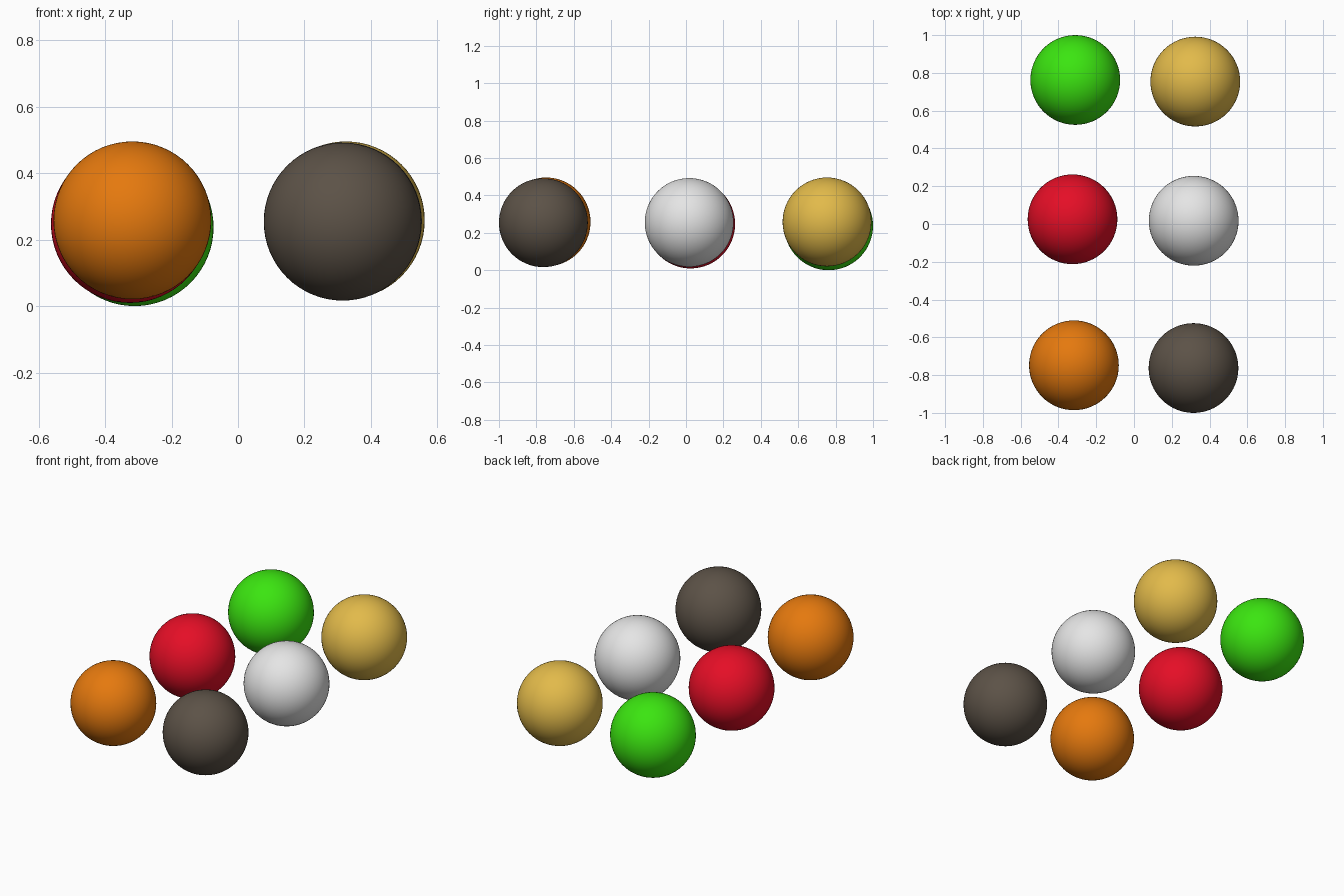
import bpy

if "Cube" in bpy.data.objects:
    bpy.data.objects.remove(bpy.data.objects["Cube"])

RADIUS = 0.2375


def linear(c):
    c /= 255
    return c / 12.92 if c <= 0.04045 else ((c + 0.055) / 1.055) ** 2.4


def material(name, rgb):
    mat = bpy.data.materials.new(name)
    mat.diffuse_color = (*[linear(c) for c in rgb], 1)
    mat.use_nodes = True
    mat.node_tree.nodes["Principled BSDF"].inputs["Base Color"].default_value = mat.diffuse_color
    return mat


# Colour name, sRGB colour, ball centre (two columns of three balls)
BALLS = [
    ("orange", (229, 121, 14), (-0.318, -0.748, 0.258)),
    ("charcoal", (92, 82, 71), (0.315, -0.7625, 0.254)),
    ("red", (229, 14, 38), (-0.3255, 0.025, 0.247)),
    ("white", (229, 229, 229), (0.316, 0.017, 0.255)),
    ("green", (59, 229, 16), (-0.311, 0.7625, 0.2375)),
    ("gold", (226, 186, 74), (0.3245, 0.754, 0.258)),
]

# Smooth balls
for colour, rgb, centre in BALLS:
    bpy.ops.mesh.primitive_uv_sphere_add(
        segments=64, ring_count=32, radius=RADIUS, location=centre)
    ball = bpy.context.object
    ball.name = colour + "_ball"
    ball.data.materials.append(material(colour, rgb))
    bpy.ops.object.shade_smooth()
